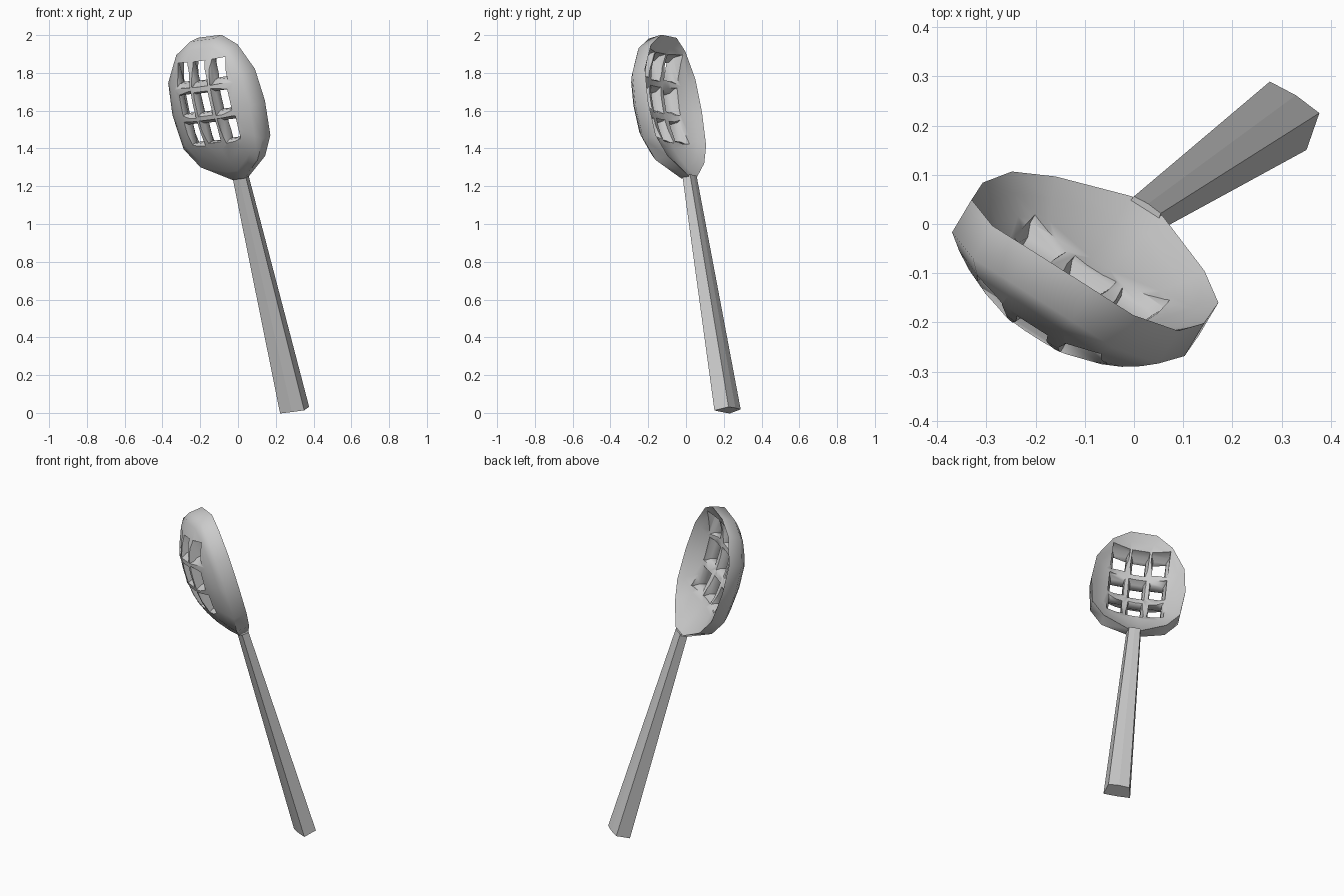
import bpy, bmesh, math
from mathutils import Vector, Matrix

if "Cube" in bpy.data.objects:
    bpy.data.objects.remove(bpy.data.objects["Cube"])

# Spoon frame: w = width, a = along handle towards tip, b = concave (back) side
neck = Vector((0.017, 0.02, 1.245))
foot = Vector((0.304, 0.22, 0.014))
a = (neck - foot).normalized()
w = Vector((0.859, -0.512, 0))
w = (w - a * w.dot(a)).normalized()
b = a.cross(w)
frame = Matrix.Translation(neck) @ Matrix((w, a, b)).transposed().to_4x4()


def make(name, bm):
    bmesh.ops.recalc_face_normals(bm, faces=bm.faces)
    me = bpy.data.meshes.new(name)
    bm.to_mesh(me)
    bm.free()
    ob = bpy.data.objects.new(name, me)
    ob.matrix_world = frame
    bpy.context.collection.objects.link(ob)
    return ob


def bridge(bm, r1, r2):
    n = len(r1)
    for i in range(n):
        j = (i + 1) % n
        bm.faces.new((r1[i], r1[j], r2[j], r2[i]))


# Handle: tapered six-sided bar
section = [(-.06, .045), (0, .05), (.06, .045), (.076, -.035), (0, -.038), (-.076, -.035)]
length = (neck - foot).length
bm = bmesh.new()
rings = [[bm.verts.new((x * s, v, y * s)) for x, y in section]
         for v, s in ((-length, 1), (0.008, .54))]
bridge(bm, *rings)
bm.faces.new(rings[0])
bm.faces.new(rings[1])
make("handle", bm)

# Bowl: thick dished shell with a faceted outline
half = [(.038, 0), (.18, .10), (.25, .21), (.268, .40), (.25, .575), (.17, .715), (.075, .775)]
outline = half + [(-u, v) for u, v in reversed(half)]
cv = 0.45
IN, OUT = -.125, -.205


def bulge(s):
    return 1 - s ** 2.4


bm = bmesh.new()


def dish(depth, front):
    rows = []
    for s in (1, .88, .74, .58, .4, .2):
        f = bulge(s)
        row = []
        for u, v in outline:
            d = .026 - .046 * abs(u) / .27
            if front:
                d -= .05 if v < .05 else .08
            row.append(bm.verts.new((u * s, cv + (v - cv) * s, d * (1 - f) + depth * f)))
        if rows:
            bridge(bm, rows[-1], row)
        rows.append(row)
    bm.faces.new(rows[-1])
    return rows[0]


bridge(bm, dish(IN, False), dish(OUT, True))
bowl = make("slotted_bowl", bm)

# Three by three slots, waisted so that the bars between them are rounded
bm = bmesh.new()
for i in (-1, 0, 1):
    for j in (-1, 0, 1):
        cx, cy = i * .113, .46 + j * .165
        f = bulge(min(1, math.hypot(cx / .26, (cy - cv) / .35)))
        mid = -.05 * (1 - f) + (IN + OUT) / 2 * f
        prev = None
        for dz, hx, hy in ((-.2, .05, .074), (-.045, .05, .074), (-.022, .037, .054),
                           (.022, .037, .054), (.045, .05, .074), (.2, .05, .074)):
            ring = [bm.verts.new((cx + x * hx, cy + y * hy, mid + dz))
                    for x, y in ((-1, -1), (1, -1), (1, 1), (-1, 1))]
            if prev:
                bridge(bm, prev, ring)
            else:
                bm.faces.new(ring)
            prev = ring
        bm.faces.new(prev)
cutter = make("slot_cutter", bm)
cutter.hide_render = True
mod = bowl.modifiers.new("slots", 'BOOLEAN')
mod.object = cutter
mod.operation = 'DIFFERENCE'
mod.solver = 'EXACT'
bpy.context.view_layer.objects.active = bowl
bowl.select_set(True)
bpy.ops.object.modifier_apply(modifier="slots")
bpy.data.objects.remove(cutter)
bpy.ops.object.shade_smooth_by_angle(angle=math.radians(50))
